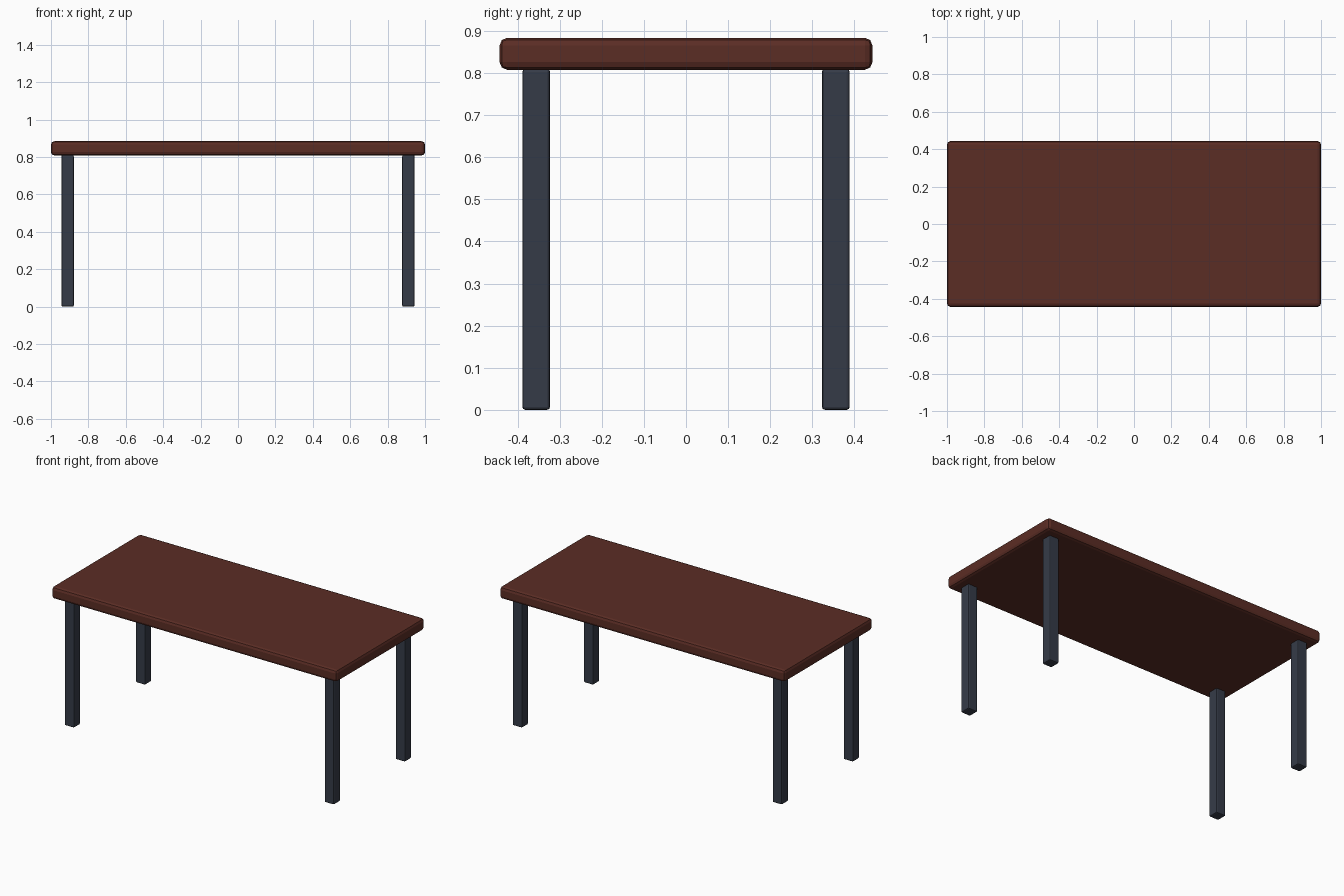
import bpy

if "Cube" in bpy.data.objects:
    bpy.data.objects.remove(bpy.data.objects["Cube"])


def make_material(name, rgb):
    m = bpy.data.materials.new(name)
    m.diffuse_color = (*rgb, 1.0)
    m.use_nodes = True
    m.node_tree.nodes["Principled BSDF"].inputs["Base Color"].default_value = m.diffuse_color
    return m


wood = make_material("dark red wood", (0.105, 0.026, 0.018))
metal = make_material("slate metal", (0.036, 0.044, 0.064))


def bevelled_box(name, lo, hi, bevel, material):
    """Box between two corners, with softened edges."""
    centre = [(a + b) / 2 for a, b in zip(lo, hi)]
    size = [b - a for a, b in zip(lo, hi)]
    bpy.ops.mesh.primitive_cube_add(size=1, location=centre)
    ob = bpy.context.object
    ob.name = name
    ob.scale = size
    bpy.ops.object.transform_apply(location=False, rotation=False, scale=True)
    mod = ob.modifiers.new("soft edges", 'BEVEL')
    mod.width = bevel
    mod.segments = 2
    ob.data.materials.append(material)
    return ob


# Tabletop slab
bevelled_box("tabletop", (-1, -0.443, 0.808), (1, 0.443, 0.884), 0.018, wood)

# Four square legs, inset from the corners
for sx, side in ((-1, "left"), (1, "right")):
    for sy, end in ((-1, "front"), (1, "back")):
        x, y, h = sx * 0.911, sy * 0.356, 0.033
        bevelled_box(f"{end}_{side}_leg", (x - h, y - h, 0), (x + h, y + h, 0.81),
                     0.007, metal)
